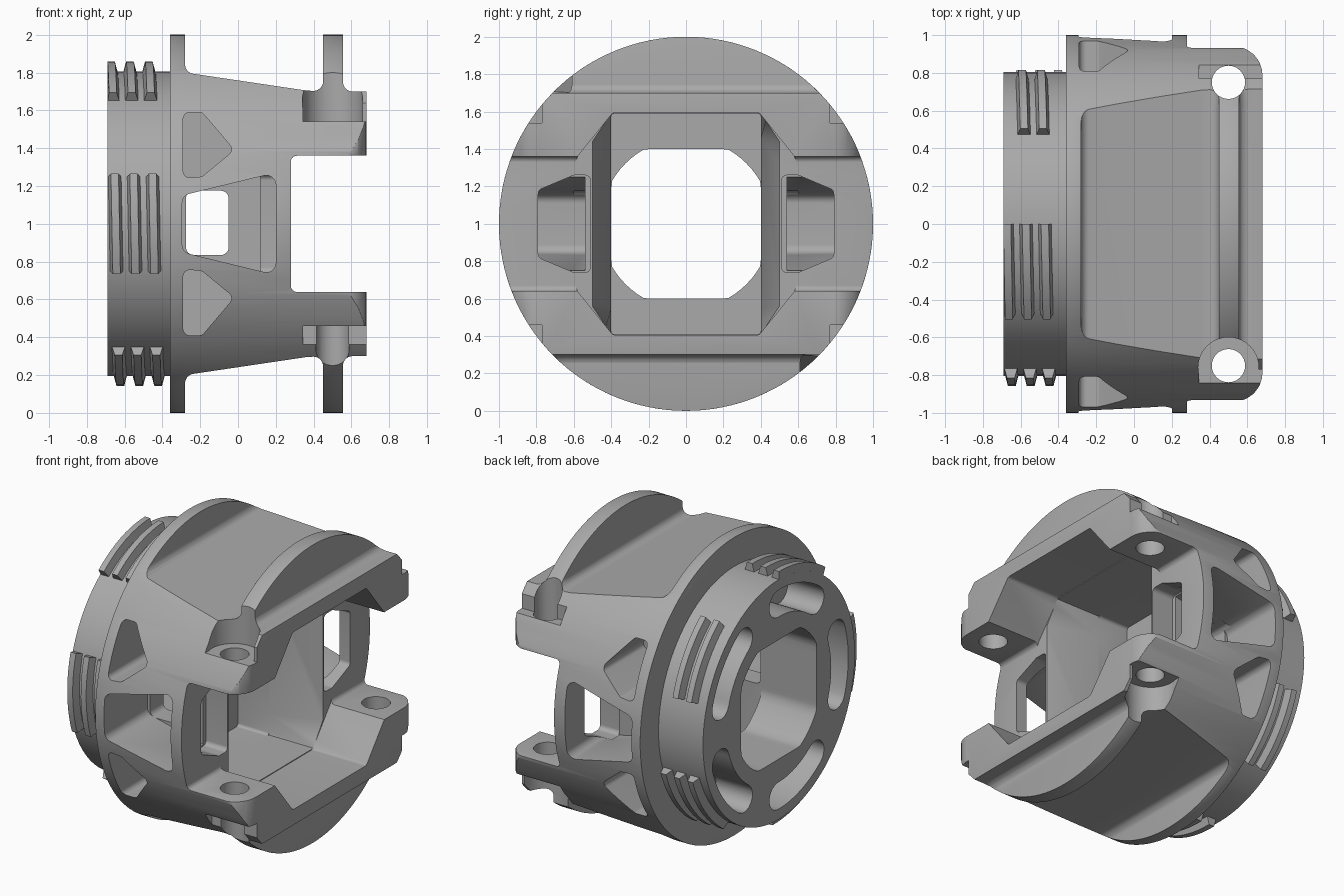
import bpy, bmesh
from math import sin, cos, pi, radians, acos, tan
from mathutils import Vector

cube = bpy.data.objects.get("Cube")
if cube:
    bpy.data.objects.remove(cube, do_unlink=True)

grey = bpy.data.materials.new("mid grey")
grey.use_nodes = True
grey.diffuse_color = (0.4, 0.4, 0.4, 1)
grey.node_tree.nodes["Principled BSDF"].inputs["Base Color"].default_value = (0.4, 0.4, 0.4, 1)


def fillet(points, radius=0.0, steps=6):
    """Round polygon corners; a point may carry its own radius."""
    out = []
    for i, p in enumerate(points):
        r = p[2] if len(p) > 2 else radius
        c = Vector(p[:2])
        a = (Vector(points[i - 1][:2]) - c).normalized()
        b = (Vector(points[(i + 1) % len(points)][:2]) - c).normalized()
        ang = acos(max(-1, min(1, a.dot(b))))
        if r <= 0 or ang > 3.1:
            out.append(c)
            continue
        mid = c + (a + b).normalized() * (r / sin(ang / 2))
        va, vb = c + a * (r / tan(ang / 2)) - mid, c + b * (r / tan(ang / 2)) - mid
        for k in range(steps + 1):
            t = k / steps
            out.append(mid + ((va * (1 - t) + vb * t).normalized() * r))
    return out


def place(axis, p, h):
    u, v = p[0], p[1]
    return {"x": (h, u, v), "y": (u, h, v), "z": (u, v, h)}[axis]


def loft(name, axis, low, a, high, b):
    """Solid between two outlines with equal point counts."""
    bm = bmesh.new()
    v0 = [bm.verts.new(place(axis, p, a)) for p in low]
    v1 = [bm.verts.new(place(axis, p, b)) for p in high]
    bm.faces.new(v0)
    bm.faces.new(v1)
    n = len(v0)
    for i in range(n):
        j = (i + 1) % n
        bm.faces.new((v0[i], v0[j], v1[j], v1[i]))
    bmesh.ops.recalc_face_normals(bm, faces=bm.faces)
    mesh = bpy.data.meshes.new(name)
    bm.to_mesh(mesh)
    bm.free()
    mesh.materials.append(grey)
    ob = bpy.data.objects.new(name, mesh)
    bpy.context.collection.objects.link(ob)
    return ob


def prism(name, axis, pts, a, b):
    return loft(name, axis, pts, a, pts, b)


def circle(r, n=96, cu=0.0, cv=0.0):
    return [(cu + r * cos(2 * pi * i / n), cv + r * sin(2 * pi * i / n)) for i in range(n)]


def rect(u0, v0, u1, v1):
    return [(u0, v0), (u1, v0), (u1, v1), (u0, v1)]


def bake(ob):
    dg = bpy.context.evaluated_depsgraph_get()
    mesh = bpy.data.meshes.new_from_object(ob.evaluated_get(dg))
    ob.modifiers.clear()
    ob.data = mesh


def combine(ob, other, op="DIFFERENCE"):
    m = ob.modifiers.new("cut", "BOOLEAN")
    m.object, m.operation, m.solver = other, op, "EXACT"
    bake(ob)
    bpy.data.objects.remove(other, do_unlink=True)


def flip(pts, su=1, sv=1):
    return [(p[0] * su, p[1] * sv) + tuple(p[2:]) for p in pts]


# Housing: side profile with flange and fin, trimmed to a round envelope
upper = [(-0.36, 1.05), (-0.28, 1.05), (-0.28, 0.80, 0.05), (0.36, 0.705), (0.45, 0.70, 0.05),
         (0.45, 1.05), (0.555, 1.05), (0.555, 0.70, 0.05), (0.68, 0.70)]
housing = prism("housing", "y", fillet(upper + flip(upper, 1, -1)[::-1]), -1.1, 1.1)
combine(housing, prism("envelope", "x", circle(1, 128), -0.5, 0.9), "INTERSECT")
plan = [(-0.5, -1.1), (0.30, -1.1), (0.30, -0.94), (0.68, -0.94, 0.15)]
combine(housing, prism("plan", "z", fillet(plan + flip(plan, 1, -1)[::-1]), -1.2, 1.2), "INTERSECT")

# Mouth between the jaws
combine(housing, prism("mouth", "y", fillet([(0.28, -0.36, 0.03), (1, -0.36), (1, 0.36), (0.28, 0.36, 0.03)]), -1.2, 1.2))
bev = housing.modifiers.new("soft edges", "BEVEL")
bev.width, bev.segments, bev.limit_method, bev.angle_limit = 0.03, 3, "ANGLE", radians(55)
bake(housing)

# Neck
combine(housing, prism("neck", "x", circle(0.805), -0.69, -0.3), "UNION")

# Inner cavity: straight at the back, splayed toward the mouth
back = [(0.4, -0.59), (0.4, -0.45), (0.4, 0.45), (0.4, 0.59)]
front = [(0.4, -0.59), (0.5, -0.44), (0.5, 0.44), (0.4, 0.59)]
ring = lambda half: half + flip(half, -1, 1)[::-1]
combine(housing, prism("cavity", "x", fillet(ring([(0.4, -0.59), (0.4, 0.59)]), 0.02), -0.28, -0.04))
combine(housing, loft("splay", "x", ring(back), -0.05, ring(front), 0.281))
jaw = [(0.39, -0.595, 0.03), (0.58, -0.36, 0.03), (0.6, -0.3), (0.6, 0.3), (0.58, 0.36, 0.03), (0.39, 0.595, 0.03)]
combine(housing, prism("jaw_channel", "x", fillet(ring(jaw)), 0.28, 0.9))

# Bore: square with rounded corners following a circle
bore = [(max(-0.4, min(0.4, u)), max(-0.4, min(0.4, v))) for u, v in circle(0.457, 72)]
combine(housing, prism("bore", "x", bore, -0.8, -0.2))

# Five curved pockets in the neck face
for k in range(5):
    mid = radians(36 + 72 * k)
    half, r, w = radians(19), 0.645, 0.09
    arc = [mid + half * (i / 6 - 1) for i in range(13)]
    pts = [((r + w) * cos(t), (r + w) * sin(t)) for t in arc]
    for end, sgn in ((arc[-1], 1), (arc[0], -1)):
        c = (r * cos(end), r * sin(end))
        for i in range(1, 8):
            a = end + (pi * i / 8 if sgn > 0 else pi + pi * i / 8)
            pts.append((c[0] + w * cos(a), c[1] + w * sin(a)))
        if sgn > 0:
            pts += [((r - w) * cos(t), (r - w) * sin(t)) for t in arc[::-1]]
    combine(housing, prism("neck_pocket", "x", pts, -0.8, -0.42))

# Side windows, triangular pockets and jaw screw seats
trapezoid = fillet([(-0.295, -0.15), (0.2, -0.27), (0.2, 0.27), (-0.295, 0.15)], 0.05)
triangle = [(-0.29, 0.24), (-0.29, 0.59), (-0.19, 0.59), (-0.02, 0.39), (-0.19, 0.25)]
for s in (-1, 1):
    combine(housing, prism("side_window", "y", trapezoid, s * 0.54, s * 1.2))
    combine(housing, prism("inner_window", "y", fillet(rect(-0.275, -0.165, -0.05, 0.175), 0.04), s * 0.3, s * 0.6))
    end = [(s * 0.51, -0.26), (s * 0.6, -0.26), (s * 0.79, -0.18), (s * 0.79, 0.18), (s * 0.6, 0.26), (s * 0.51, 0.26)]
    combine(housing, prism("end_window", "x", fillet(end, 0.03), 0.12, 0.4))
    for t in (-1, 1):
        combine(housing, prism("triangle_pocket", "y", fillet(flip(triangle, 1, t), 0.035), s * 0.5, s * 1.2))
        combine(housing, prism("screw_seat", "z", circle(0.16, 40, 0.5, s * 0.76), t * 0.54, t * 1.2))
        combine(housing, prism("seat_relief", "z", rect(0.345, s * 0.77, 0.9, s * 1.2), t * 0.54, t * 1.2))
        combine(housing, prism("screw_hole", "z", circle(0.088, 32, 0.5, s * 0.75), t * 0.2, t * 1.2))

# Interrupted thread: short helical ridges on the neck
ridges = []
for k in range(5):
    for row in (-1, 0, 1):
        mid = 36 + 72 * k
        centre = -0.547 + 0.1 * (mid - 180) / 360 + 0.1 * row
        if centre < -0.67:
            continue
        bm = bmesh.new()
        prev = None
        for i in range(11):
            t = radians(mid - 18 + 3.6 * i)
            x = centre + 0.01 * (i / 10 - 0.5)
            sec = [(-0.038, 0.79), (-0.02, 0.858), (0.02, 0.858), (0.038, 0.79)]
            vs = [bm.verts.new((max(-0.69, x + dx), r * cos(t), r * sin(t))) for dx, r in sec]
            if prev:
                for a in range(4):
                    b = (a + 1) % 4
                    bm.faces.new((prev[a], prev[b], vs[b], vs[a]))
            if i in (0, 10):
                bm.faces.new(vs)
            prev = vs
        bmesh.ops.recalc_face_normals(bm, faces=bm.faces)
        mesh = bpy.data.meshes.new("thread_ridge")
        bm.to_mesh(mesh)
        bm.free()
        mesh.materials.append(grey)
        ob = bpy.data.objects.new("thread_ridge", mesh)
        bpy.context.collection.objects.link(ob)
        ridges.append(ob)

# Lift to the ground and shade
bpy.ops.object.select_all(action="DESELECT")
for ob in [housing] + ridges:
    ob.location.z = 1
    ob.select_set(True)
bpy.context.view_layer.objects.active = housing
bpy.ops.object.shade_smooth_by_angle(angle=radians(30))
